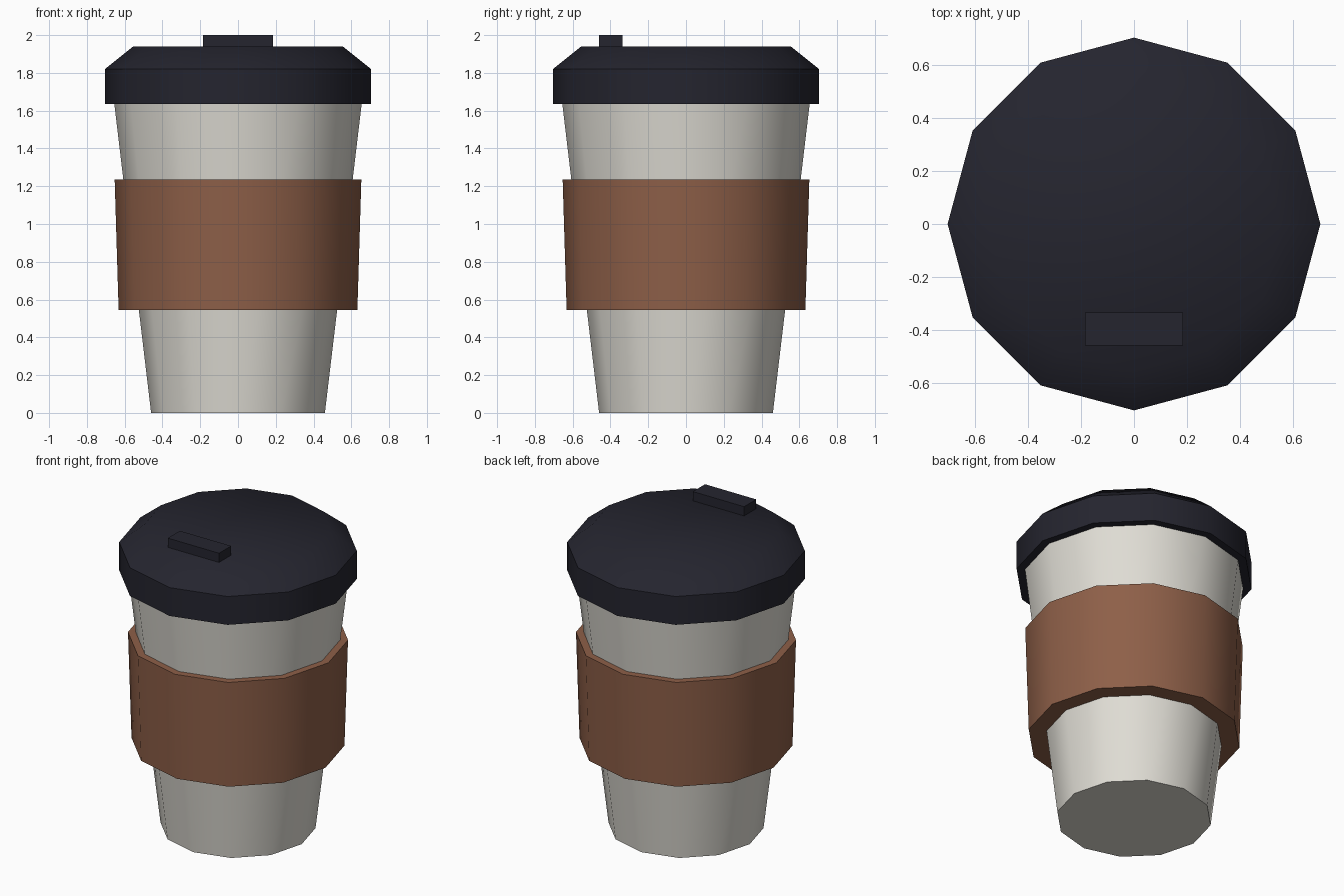
import bpy
import bmesh
import math

cube = bpy.data.objects.get("Cube")
if cube:
    bpy.data.objects.remove(cube, do_unlink=True)

SIDES = 12


def material(name, rgb):
    mat = bpy.data.materials.new(name)
    mat.use_nodes = True
    color = (*rgb, 1.0)
    mat.diffuse_color = color
    mat.node_tree.nodes["Principled BSDF"].inputs["Base Color"].default_value = color
    return mat


def add_object(name, bm, mat, smooth):
    bmesh.ops.recalc_face_normals(bm, faces=bm.faces[:])
    mesh = bpy.data.meshes.new(name)
    bm.to_mesh(mesh)
    bm.free()
    mesh.materials.append(mat)
    obj = bpy.data.objects.new(name, mesh)
    bpy.context.collection.objects.link(obj)
    if smooth:
        bpy.ops.object.select_all(action="DESELECT")
        obj.select_set(True)
        bpy.context.view_layer.objects.active = obj
        bpy.ops.object.shade_smooth_by_angle(angle=math.radians(45))
    return obj


def lathe(name, profile, mat, closed=False):
    """Turn (radius, height) points; cap the ends, or close the profile into a ring."""
    bm = bmesh.new()
    rings = []
    for radius, z in profile:
        angles = [math.tau * i / SIDES for i in range(SIDES)]
        rings.append([bm.verts.new((radius * math.cos(a), radius * math.sin(a), z))
                      for a in angles])
    pairs = list(zip(rings, rings[1:]))
    if closed:
        pairs.append((rings[-1], rings[0]))
    else:
        bm.faces.new(rings[0])
        bm.faces.new(rings[-1])
    for low, high in pairs:
        for i in range(SIDES):
            j = (i + 1) % SIDES
            bm.faces.new((low[i], low[j], high[j], high[i]))
    return add_object(name, bm, mat, True)


def box(name, low, high, mat):
    bm = bmesh.new()
    bmesh.ops.create_cube(bm, size=1)
    for v in bm.verts:
        v.co = [b if c > 0 else a for c, a, b in zip(v.co, low, high)]
    return add_object(name, bm, mat, False)


cream = material("cream paper", (0.74, 0.72, 0.66))
brown = material("brown cardboard", (0.27, 0.115, 0.065))
dark = material("dark plastic", (0.018, 0.018, 0.028))

# Tapered cup, running up into the lid
lathe("cup_body", [(0.46, 0), (0.66, 1.68)], cream)

# Sleeve ring, with its inner wall against the cup
lathe("sleeve", [(0.52, 0.545), (0.632, 0.545), (0.653, 1.235), (0.60, 1.235)],
      brown, closed=True)

# Lid with an upright rim and a sloped shoulder
lathe("lid", [(0.705, 1.635), (0.705, 1.82), (0.555, 1.94)], dark)

# Raised drinking spout at the front
box("spout", (-0.185, -0.46, 1.92), (0.185, -0.335, 2.0), dark)
